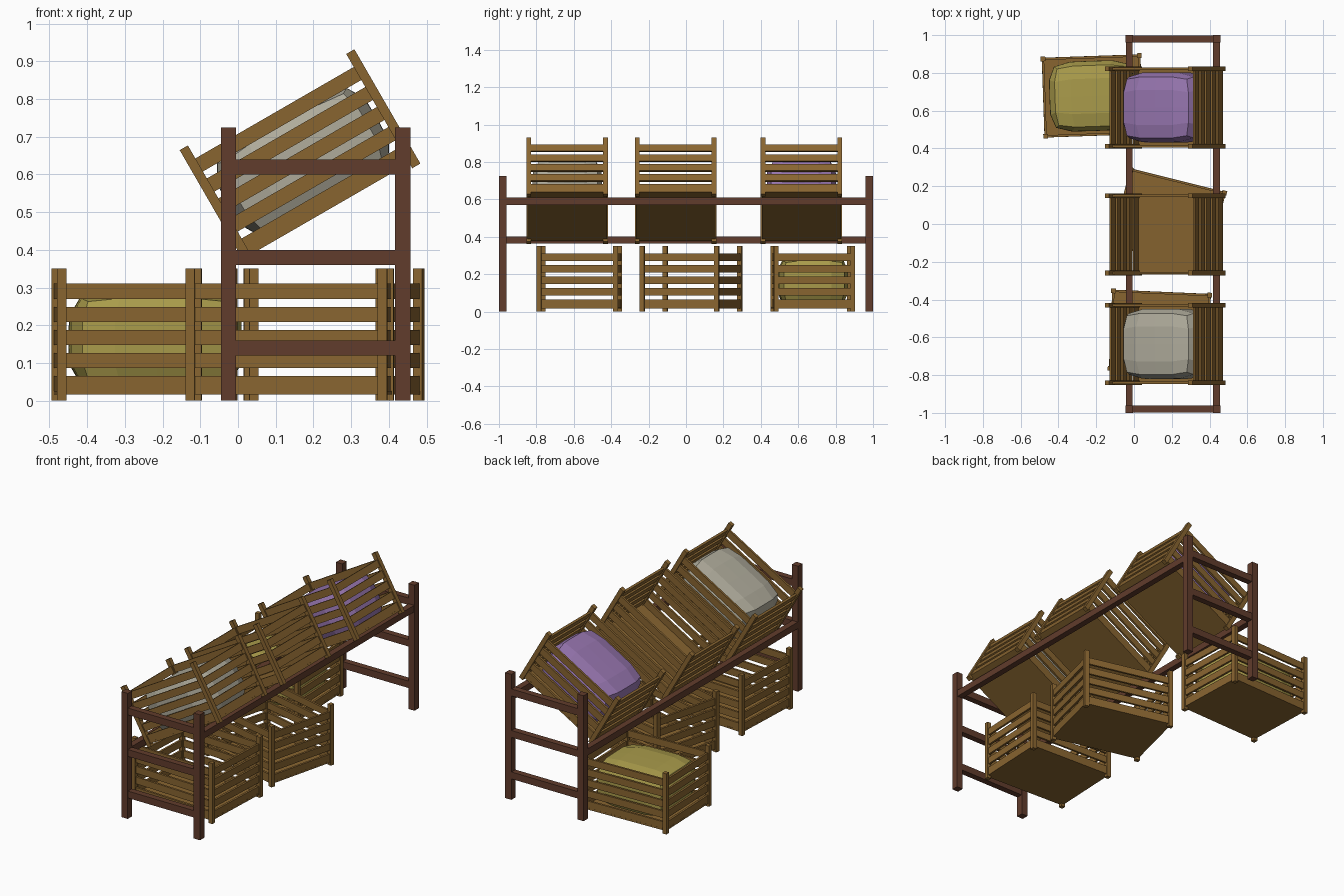
import bpy, bmesh
from math import radians
from mathutils import Matrix, Vector

if "Cube" in bpy.data.objects:
    bpy.data.objects.remove(bpy.data.objects["Cube"])


def material(name, rgb):
    m = bpy.data.materials.new(name)
    m.diffuse_color = (*rgb, 1)
    m.use_nodes = True
    m.node_tree.nodes["Principled BSDF"].inputs["Base Color"].default_value = m.diffuse_color
    return m


WOOD = material("crate_wood", (0.25, 0.13, 0.03))
DARK = material("frame_wood", (0.12, 0.045, 0.025))
PURPLE = material("purple_fill", (0.31, 0.18, 0.43))
YELLOW = material("yellow_fill", (0.40, 0.33, 0.07))
PALE = material("pale_fill", (0.43, 0.41, 0.33))


def finish(bm, name, mat, matrix):
    me = bpy.data.meshes.new(name)
    bm.to_mesh(me)
    bm.free()
    me.materials.append(mat)
    ob = bpy.data.objects.new(name, me)
    ob.matrix_world = matrix
    bpy.context.collection.objects.link(ob)
    return ob


def box(bm, centre, size):
    bmesh.ops.create_cube(bm, size=1, matrix=Matrix.Translation(centre) @ Matrix.Diagonal((*size, 1)))


# Slatted crate: local origin at the middle of its base
L, W, H, P, T = 0.535, 0.435, 0.35, 0.025, 0.012


def crate(name, matrix):
    bm = bmesh.new()
    px, py = (L - P) / 2, (W - P) / 2
    for s in (-1, 1):
        for t in (-1, 1):
            box(bm, (s * px, t * py, H / 2), (P, P, H))
        for i in range(5):
            z = 0.045 + i * 0.0613
            box(bm, (0, s * py, z), (L - 2 * P + 0.004, T, 0.04))
            box(bm, (s * px, 0, z), (T, W - 2 * P + 0.004, 0.04))
    box(bm, (0, 0, 0.021), (L - 0.012, W - 0.012, 0.010))
    return finish(bm, name, WOOD, matrix)


# Faceted rounded filling inside a crate
def filling(name, mat, matrix):
    bm = bmesh.new()
    bmesh.ops.create_cube(bm, size=2)
    bmesh.ops.subdivide_edges(bm, edges=bm.edges[:], cuts=3, use_grid_fill=True)
    for v in bm.verts:
        n = sum(abs(c) ** 5 for c in v.co) ** (1 / 5)
        d = v.co / n
        v.co = Vector((d.x * 0.228, d.y * 0.186, 0.16 + d.z * 0.128))
    return finish(bm, name, mat, matrix)


# Stand: posts, end rails, and two long rails at different heights
bm = bmesh.new()
X0, X1 = -0.025, 0.437
for y in (-0.98, 0.98):
    for x in (X0, X1):
        box(bm, (x, y, 0.3625), (0.04, 0.04, 0.725))
    for z in (0.14, 0.38, 0.62):
        box(bm, ((X0 + X1) / 2, y, z), (X1 - X0 - 0.04, 0.036, 0.04))
box(bm, (X0, 0, 0.383), (0.036, 1.92, 0.038))
box(bm, (X1, 0, 0.59), (0.036, 1.92, 0.038))
finish(bm, "stand_frame", DARK, Matrix())

# Tilted display crates
for name, y, fill in (("front", -0.635, PALE), ("middle", -0.055, None), ("back", 0.617, PURPLE)):
    m = Matrix.Translation((0.252, y, 0.495)) @ Matrix.Rotation(radians(-30), 4, 'Y')
    crate("tilted_crate_" + name, m)
    if fill:
        filling("tilted_filling_" + name, fill, m)

# Crates on the floor
for name, x, y, a, fill in (("front", 0.137, -0.57, -2.5, None),
                            ("middle", 0.182, 0.027, -14, None),
                            ("back", -0.22, 0.678, 2, YELLOW)):
    m = Matrix.Translation((x, y, 0)) @ Matrix.Rotation(radians(a), 4, 'Z')
    crate("floor_crate_" + name, m)
    if fill:
        filling("floor_filling_" + name, fill, m)
